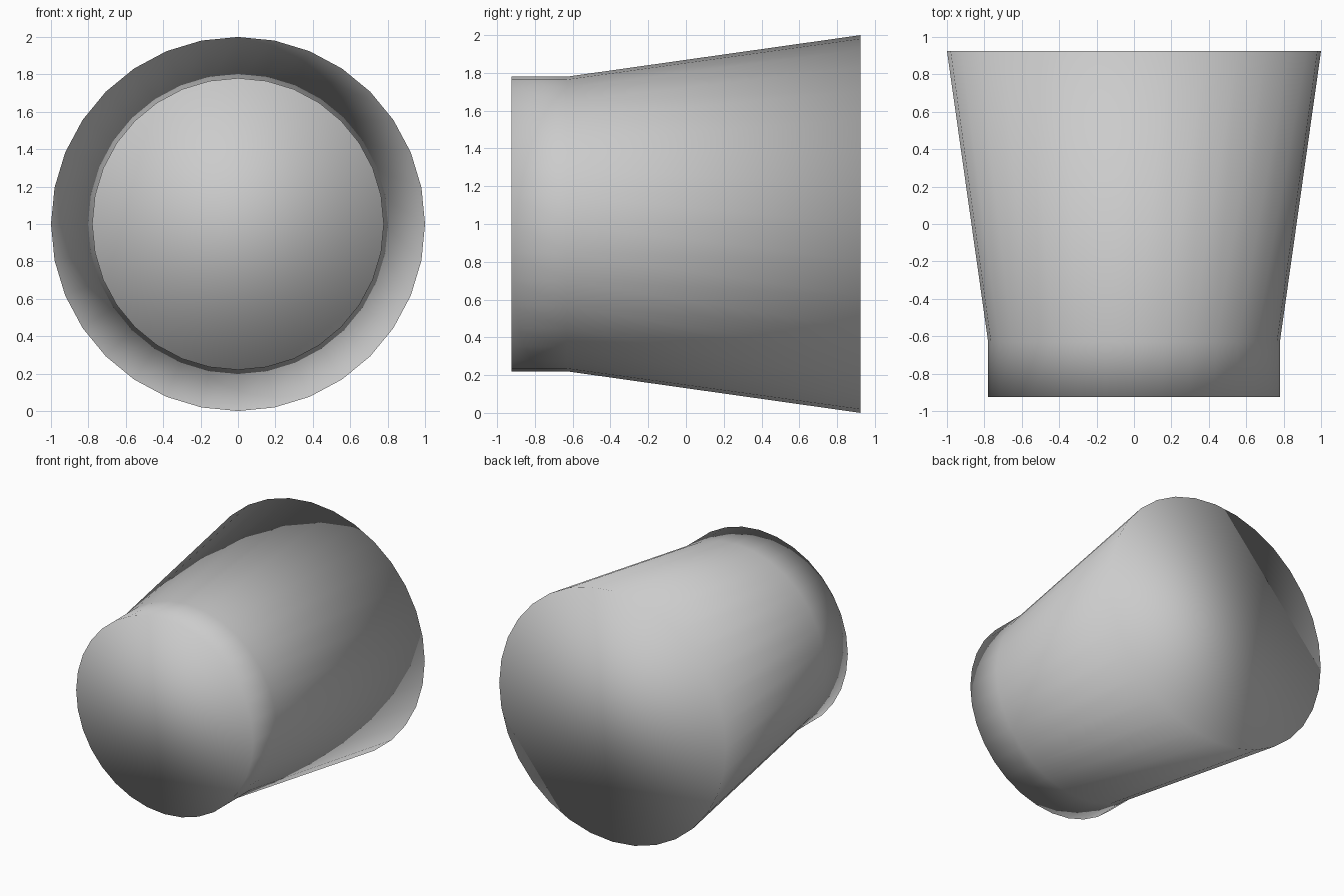
import bpy, bmesh
from math import sin, cos, pi

if "Cube" in bpy.data.objects:
    bpy.data.objects.remove(bpy.data.objects["Cube"])

SIDES = 32
# (y, radius): short straight neck, then a long flare to the wide end
PROFILE = [(-0.925, 0.78), (-0.63, 0.78), (0.925, 1.0)]

# Closed, flared body lying along y
bm = bmesh.new()
rings = [[bm.verts.new((r * sin(2 * pi * i / SIDES), y, 1 + r * cos(2 * pi * i / SIDES)))
          for i in range(SIDES)] for y, r in PROFILE]
for a, b in zip(rings, rings[1:]):
    for i in range(SIDES):
        j = (i + 1) % SIDES
        bm.faces.new((a[i], a[j], b[j], b[i]))

# Flat end caps sharing the rim vertices, so shading rolls over the edges
bm.faces.new(rings[0])
bm.faces.new(rings[-1])
bmesh.ops.recalc_face_normals(bm, faces=bm.faces)
for f in bm.faces:
    f.smooth = True

mesh = bpy.data.meshes.new("flared_body")
bm.to_mesh(mesh)
bm.free()
body = bpy.data.objects.new("flared_body", mesh)
bpy.context.collection.objects.link(body)
